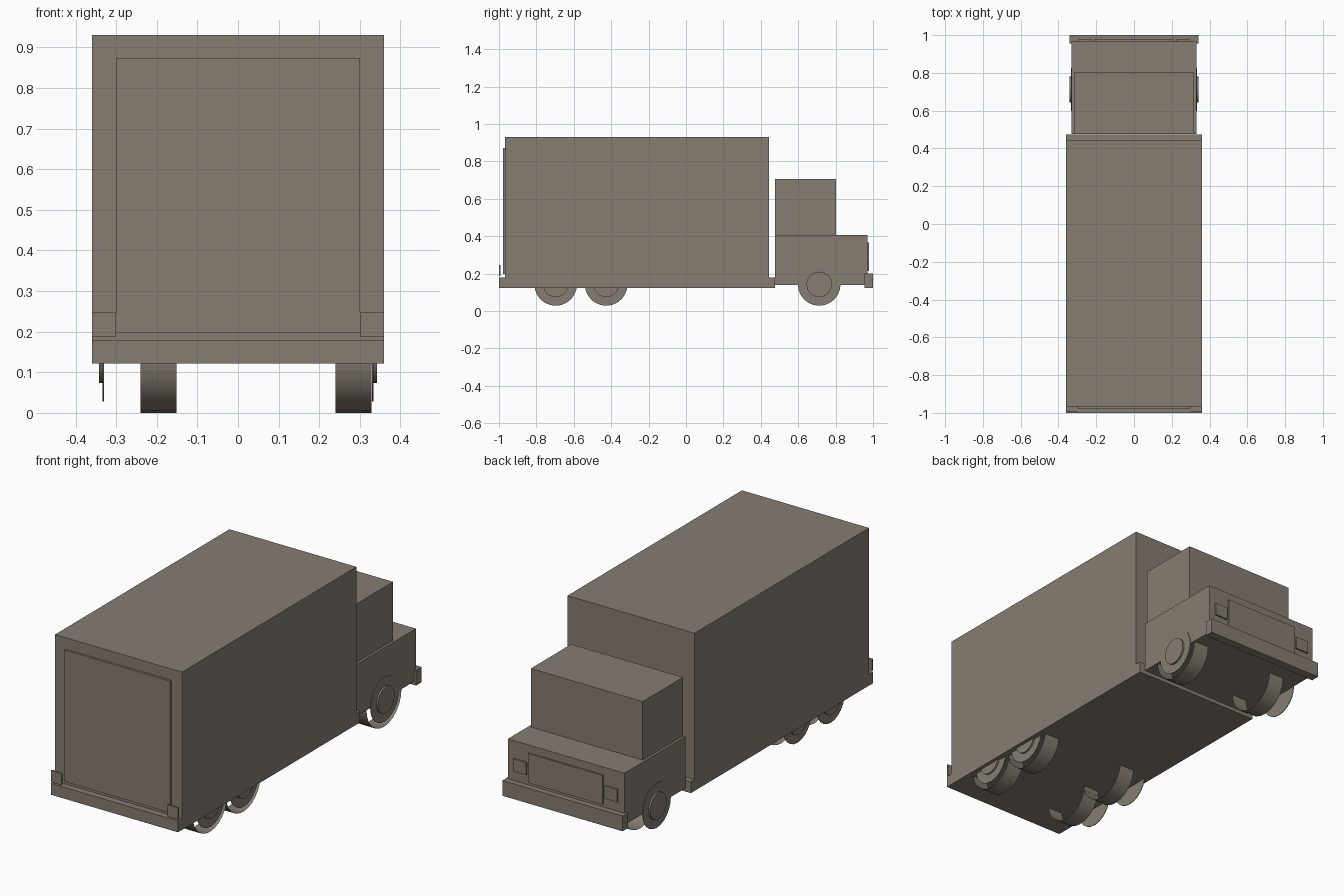
import bpy, bmesh, math
from mathutils import Matrix

if "Cube" in bpy.data.objects:
    bpy.data.objects.remove(bpy.data.objects["Cube"])

paint = bpy.data.materials.new("warm_grey")
paint.diffuse_color = (0.235, 0.205, 0.168, 1)
paint.use_nodes = True
paint.node_tree.nodes["Principled BSDF"].inputs["Base Color"].default_value = paint.diffuse_color


def finish(name, bm):
    mesh = bpy.data.meshes.new(name)
    bm.to_mesh(mesh)
    bm.free()
    mesh.materials.append(paint)
    obj = bpy.data.objects.new(name, mesh)
    bpy.context.collection.objects.link(obj)
    return obj


def box(name, x, y, z):
    """Box from (min, max) pairs on each axis."""
    bm = bmesh.new()
    bmesh.ops.create_cube(bm, size=1)
    for v in bm.verts:
        v.co = [lo + (c + 0.5) * (hi - lo) for c, (lo, hi) in zip(v.co, (x, y, z))]
    return finish(name, bm)


def drum(name, x0, x1, y, radius, capped, sides=24):
    """Cylinder lying along x at wheel height; open tube when not capped."""
    bm = bmesh.new()
    bmesh.ops.create_cone(bm, cap_ends=capped, segments=sides,
                          radius1=radius, radius2=radius, depth=abs(x1 - x0))
    bm.transform(Matrix.Translation(((x0 + x1) / 2, y, 0.142))
                 @ Matrix.Rotation(math.pi / 2, 4, 'Y'))
    obj = finish(name, bm)
    bpy.ops.object.select_all(action='DESELECT')
    obj.select_set(True)
    bpy.context.view_layer.objects.active = obj
    bpy.ops.object.shade_smooth_by_angle(angle=math.radians(30))
    return obj


# Cargo body
box("chassis", (-0.36, 0.36), (-1.0, 0.475), (0.122, 0.18))
box("cargo_box", (-0.36, 0.36), (-0.967, 0.445), (0.18, 0.93))
box("rear_door", (-0.30, 0.30), (-0.978, -0.967), (0.197, 0.872))

# Cab
box("cab_lower", (-0.33, 0.33), (0.477, 0.97), (0.14, 0.405))
box("cab_upper", (-0.317, 0.317), (0.477, 0.803), (0.405, 0.705))
box("bumper", (-0.341, 0.341), (0.955, 1.0), (0.122, 0.20))
box("grille", (-0.212, 0.212), (0.97, 0.978), (0.215, 0.365))

# Lamps on both sides
for side, label in ((-1, "left"), (1, "right")):
    box("headlight_" + label, sorted((side * 0.222, side * 0.295)),
        (0.97, 0.978), (0.25, 0.315))
    box("tail_lamp_" + label, sorted((side * 0.30, side * 0.36)),
        (-1.0, -0.992), (0.187, 0.247))

# Wheels: open tyre tube, thin rim disc and raised hub
for axle, y in (("front", 0.712), ("middle", -0.427), ("rear", -0.697)):
    for side, label, tyre in ((-1, "left", (-0.24, -0.152)), (1, "right", (0.24, 0.329))):
        tag = axle + "_" + label
        drum("tyre_" + tag, *tyre, y, 0.142, False)
        drum("rim_" + tag, side * 0.330, side * 0.333, y, 0.114, True)
        drum("hub_" + tag, side * 0.333, side * 0.342, y, 0.068, True)
